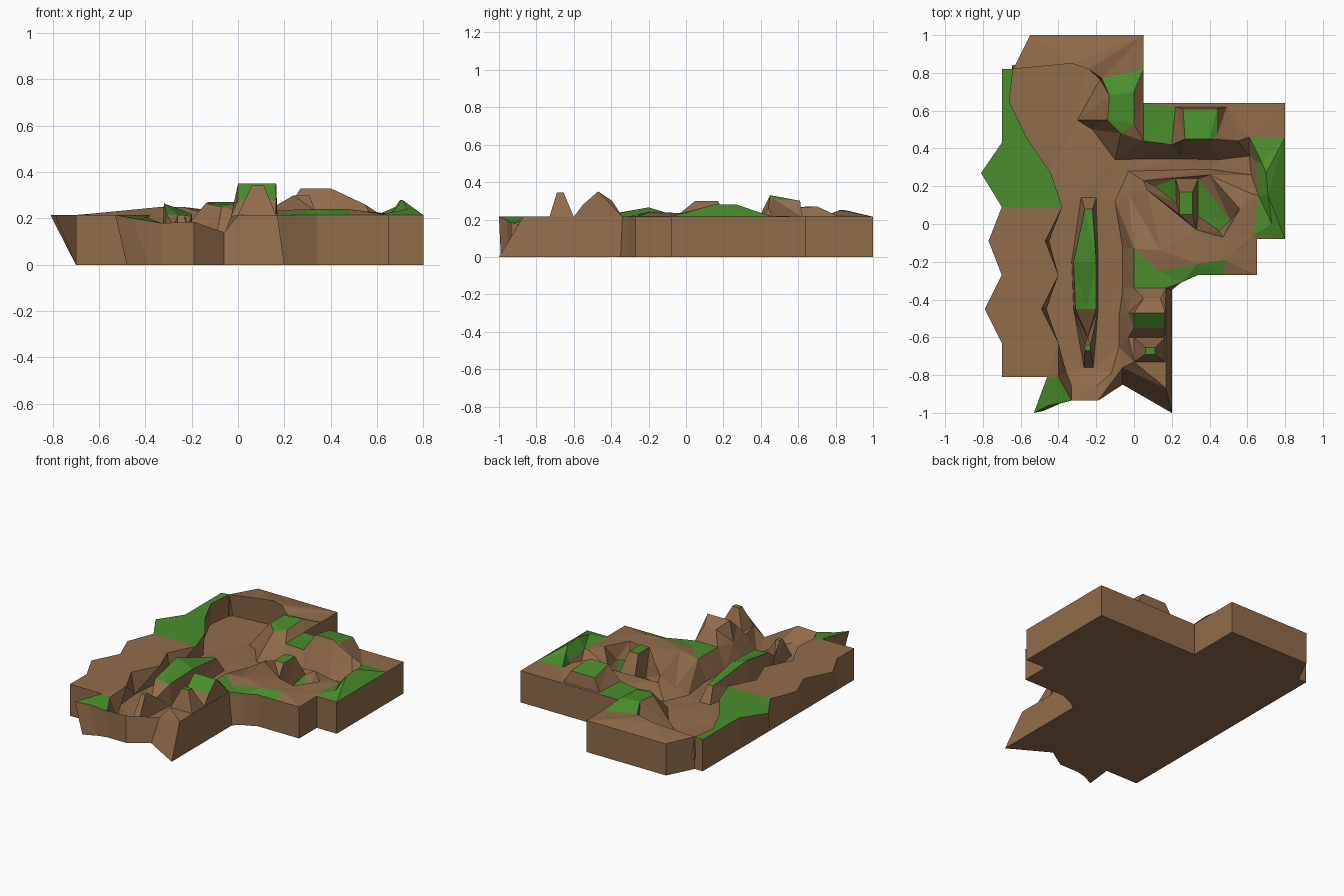
import bpy
from mathutils import Vector
from mathutils.geometry import delaunay_2d_cdt

G = 0.215   # level of the surrounding ground
pts, edges, grass = [], [], []
undercut = {}   # plan position -> position of an overhung cliff foot


def line(points, closed=False, green=False):
    """Add a breakline of the land surface; a green one also marks a grass patch."""
    start = len(pts)
    pts.extend(p if len(p) == 3 else (*p, G) for p in points)
    n = len(points)
    edges.extend((start + i, start + (i + 1) % n) for i in range(n if closed else n - 1))
    if green:
        grass.append([(p[0], p[1]) for p in points])


def box(x0, x1, y0, y1, z, green=False):
    line([(x0, y0, z), (x1, y0, z), (x1, y1, z), (x0, y1, z)], True, green)


def inside(x, y, poly):
    hit = False
    for (ax, ay), (bx, by) in zip(poly, poly[1:] + poly[:1]):
        if (ay > y) != (by > y) and x < (bx - ax) * (y - ay) / (by - ay) + ax:
            hit = not hit
    return hit


def material(name, color):
    m = bpy.data.materials.new(name)
    m.diffuse_color = (*color, 1)
    return m


def make(name, verts, faces, mats):
    me = bpy.data.meshes.new(name)
    me.from_pydata(verts, [], faces)
    for m in mats:
        me.materials.append(m)
    ob = bpy.data.objects.new(name, me)
    bpy.context.collection.objects.link(ob)
    return ob


soil = material("soil", (0.285, 0.15, 0.07))
turf = material("turf", (0.068, 0.27, 0.025))

# outer edge of the land
rim = [(-.55, 1), (-.64, .82, .22), (-.70, .82), (-.70, .43), (-.81, .27), (-.70, .09),
       (-.77, -.09), (-.70, -.27), (-.79, -.45), (-.70, -.63), (-.70, -.81), (-.46, -.81),
       (-.53, -1), (-.45, -.96, .20), (-.33, -.935, .18), (-.19, -.935, .185),
       (-.06, -.76, .14), (.17, -.87), (.17, -.34), (.25, -.31), (.34, -.27), (.48, -.27),
       (.65, -.27), (.65, -.08), (.80, -.08), (.80, .46), (.80, .64), (.05, .64), (.05, .82), (.05, 1)]
line(rim, True)

# north bowl cliff with its undercut foot
line([(-.64, .82, .22), (-.33, .85, .25), (-.24, .82, .25), (-.17, .77, .23)])
north_foot = [(-.635, .815, .07), (-.33, .845, .07), (-.242, .815, .07), (-.18, .765, .10)]
line(north_foot + [(-.30, .55, .07), (-.22, .50, .08), (-.10, .34, .09)])
for p in north_foot[:3]:
    undercut[p[:2]] = (p[0] - .01, p[1] + .025)

# jagged west bank over a nearly straight cliff foot
bank = [(-.64, .82, .22), (-.66, .65), (-.57, .46), (-.44, .27), (-.38, .09), (-.47, -.09),
        (-.40, -.27), (-.49, -.45), (-.40, -.63), (-.40, -.81, .205)]
line(bank)
west_foot = [(p[0] + .006, p[1], .07) for p in bank[1:-1]]
line([north_foot[0]] + west_foot + [(-.36, -.78, .08)])
for p in west_foot:
    undercut[p[:2]] = (min(p[0] + .02, -.45) if p[1] < 0.3 else p[0] - .015, p[1])
line([(-.33, -.86, .10), (-.2, -.86, .10)])

# grass on the west and south-west banks
grass.append([(-.70, .82), (-.64, .82), (-.66, .65), (-.57, .46), (-.44, .27), (-.38, .09),
              (-.70, .09), (-.81, .27), (-.70, .43)])
line([(-.70, .09), (-.38, .09)])
line([(-.46, -.81), (-.40, -.81, .205), (-.33, -.935, .18), (-.45, -.96, .20), (-.53, -1)], True, True)

# north mound
line([(-.17, .77, .23), (.05, .82), (0, .70, .27), (0, .53, .26), (-.07, .48, .25),
      (-.14, .55, .265), (-.13, .68, .27)], True, True)

# north bank of the cross channel with its hill
line([(-.07, .48, .25), (.05, .44), (.20, .42, .22), (.27, .45, .33), (.40, .45, .33),
      (.55, .44, .26), (.61, .46, .22)])
line([(-.10, .34, .09), (.05, .345, .09), (.25, .345, .10), (.45, .34, .11), (.61, .36, .13)])
line([(.27, .45, .33), (.40, .45, .33), (.44, .47, .31), (.44, .61, .30), (.26, .61, .30)], True, True)
line([(.05, .44), (.20, .42, .22), (.22, .62), (.05, .64)], True, True)
line([(.55, .44, .26), (.49, .62)])

# east grass ridge
line([(.61, .46, .22), (.80, .46), (.80, -.08), (.63, -.06, .22), (.66, .15, .22), (.65, .33, .20)], True, True)
line([(.68, .32, .25), (.70, .27, .28), (.71, .15, .28), (.73, 0, .24)])

# central plateau: channel edge, south edge and hollow
line([(-.03, .28, .09), (.40, .29, .10), (.62, .26, .13)])
line([(-.03, .16, .14), (.05, .23, .18), (.40, .26, .19), (.62, .16, .22)])
line([(-.03, .16, .14), (.14, -.14, .235), (.34, -.21, .24)])
line([(0, -.13), (0, -.34), (.17, -.34), (.25, -.31), (.34, -.27), (.48, -.27),
      (.48, -.19, .24), (.34, -.21, .24), (.13, -.25)], True, True)
line([(.07, .18, .20), (.33, -.03, .235), (.47, -.07, .235), (.56, .08, .23), (.62, .16, .22)])
line([(.11, .20, .15), (.22, .24, .17), (.225, .11, .12)], True, True)
line([(.34, .24, .16), (.51, .02, .13), (.45, -.035, .12), (.34, .04, .12)], True, True)
box(.24, .31, .05, .17, .30, True)

# south peaks
box(0, .165, -.73, -.60, G)
box(.06, .11, -.69, -.655, .345, True)
line([(0, -.55, .28), (.165, -.55, .28), (.165, -.47, .35), (0, -.47, .35)], True, True)
line([(.05, -.395, .30), (.14, -.395, .30)])

# east bank of the south channel
line([(0, -.34), (-.03, -.47, .21), (-.03, -.60, .21), (0, -.73), (-.06, -.76, .14)])
line([(-.10, .12, .09), (-.06, -.13, .08), (-.06, -.34, .07), (-.08, -.50, .07),
      (-.08, -.65, .07), (-.12, -.79, .08)])

# long islet in the south channel
line([(-.26, .08, .18), (-.22, .08, .18), (-.20, -.20, .22), (-.20, -.45, .21),
      (-.31, -.45, .22), (-.32, -.20, .265)], True, True)
line([(-.28, .14, .08), (-.20, .14, .08), (-.19, -.20, .08), (-.19, -.45, .07), (-.215, -.76, .07),
      (-.265, -.76, .07), (-.32, -.45, .07), (-.33, -.20, .07)], True)
line([(-.25, -.45, .215), (-.245, -.60, .12)])
box(-.26, -.23, -.67, -.64, .215, True)

# triangulate all breaklines into one sheet, then pull the cliff feet under
vs, _, fs, origin, *_ = delaunay_2d_cdt([Vector(p[:2]) for p in pts], edges, [], 1, 1e-4)
verts = []
for v, src in zip(vs, origin):
    if src:
        x, y, z = pts[src[0]]
        verts.append((*undercut.get((x, y), (x, y)), z))
    else:
        near = sorted(pts, key=lambda p: (p[0] - v.x) ** 2 + (p[1] - v.y) ** 2)[:2]
        verts.append((v.x, v.y, sum(p[2] for p in near) / 2))
outline = [(p[0], p[1]) for p in rim]
faces = []
for f in fs:
    c = sum((vs[i] for i in f), Vector((0, 0))) / len(f)
    if inside(c.x, c.y, outline):
        faces.append((f, any(inside(c.x, c.y, g) for g in grass)))
land = make("land_surface", verts, [f for f, _ in faces], [soil, turf])
for poly, (_, g) in zip(land.data.polygons, faces):
    poly.material_index = int(g)

# side walls down to the ground, with straight west foot and splayed south feet
feet = {(-.53, -1): (-.48, -.99), (-.45, -.96): (-.39, -.95), (-.06, -.76): (-.06, -.85),
        (.17, -.87): (.20, -1.0), (.17, -.34): (.20, -.35)}
n = len(rim)
top = [(p[0], p[1], p[2] if len(p) == 3 else G) for p in rim]
low = [(*feet.get(p, (max(p[0], -.70), p[1])), 0) for p in outline]
make("side_walls", top + low, [(i, n + i, n + (i + 1) % n, (i + 1) % n) for i in range(n)], [soil])

# closed underside
make("underside", low, [tuple(reversed(range(n)))], [soil])
